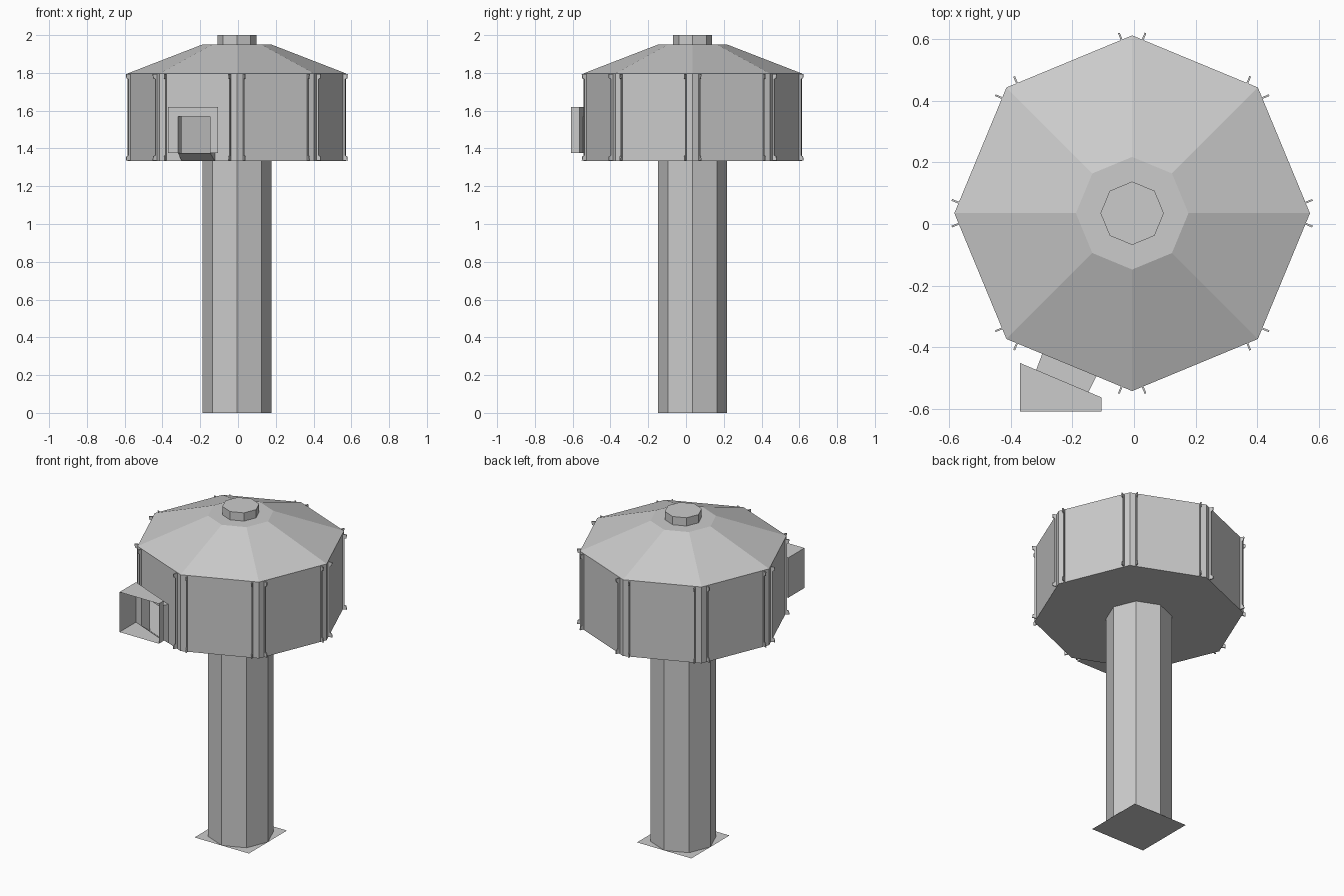
import bpy, bmesh, math
from mathutils import Vector

if "Cube" in bpy.data.objects:
    bpy.data.objects.remove(bpy.data.objects["Cube"])

CX, CY = -0.006, 0.035          # tower axis
R, Z0, Z1 = 0.578, 1.333, 1.797  # cabin radius, floor, eaves


def ring(r, z):
    return [Vector((CX + r * math.cos(i * math.pi / 4),
                    CY + r * math.sin(i * math.pi / 4), z)) for i in range(8)]


def make(name, polys, outward=True):
    bm = bmesh.new()
    for p in polys:
        bm.faces.new([bm.verts.new(v) for v in p])
    bmesh.ops.remove_doubles(bm, verts=bm.verts, dist=1e-5)
    if outward:
        bmesh.ops.recalc_face_normals(bm, faces=bm.faces)
    me = bpy.data.meshes.new(name)
    bm.to_mesh(me)
    bm.free()
    ob = bpy.data.objects.new(name, me)
    bpy.context.collection.objects.link(ob)
    return ob


def sides(a, b, skip=()):
    n = len(a)
    return [[a[i], a[(i + 1) % n], b[(i + 1) % n], b[i]] for i in range(n) if i not in skip]


# Column with flat square base plate
low, high = ring(0.183, 0), ring(0.183, Z0)
make("column", sides(low, high))
h = 0.183
make("base_plate", [[(CX - h, CY - h, 0), (CX - h, CY + h, 0),
                     (CX + h, CY + h, 0), (CX + h, CY - h, 0)]], False)

# Hollow cabin; the front-left wall (5) has a doorway
floor, eaves, crown = ring(R, Z0), ring(R, Z1), ring(0.183, 1.95)
A, B = floor[5], floor[6]


def wall(s, z):
    p = A.lerp(B, s)
    return Vector((p.x, p.y, z))


S0, S1, DOOR = 0.285, 0.715, 1.568
ss, zs = [0, S0, S1, 1], [Z0, DOOR, Z1]
door_wall = [[wall(ss[i], zs[j]), wall(ss[i + 1], zs[j]),
              wall(ss[i + 1], zs[j + 1]), wall(ss[i], zs[j + 1])]
             for i in range(3) for j in range(2) if (i, j) != (1, 0)]
make("cabin", [floor[::-1]] + sides(floor, eaves, (5,)) + door_wall)

# Roof and its cap
make("roof", sides(eaves, crown) + [crown])
c0, c1 = ring(0.103, 1.95), ring(0.103, 2.0)
make("roof_cap", sides(c0, c1) + [c1])

# Thin fins either side of each corner, wider at both ends
fins = []
T = 0.003
for i in range(8):
    a, b = floor[i], floor[(i + 1) % 8]
    along = (b - a).normalized()
    out = Vector((along.y, -along.x, 0))
    for base in (a + along * 0.037, b - along * 0.037):
        prof = [(0, Z0 + .004), (.024, Z0 + .004), (.022, Z0 + .025), (.011, Z0 + .03),
                (.011, Z1 - .03), (.022, Z1 - .025), (.024, Z1 - .004), (0, Z1 - .004)]
        f, g = [[Vector((base.x, base.y, 0)) + along * t + out * d + Vector((0, 0, z))
                 for d, z in prof] for t in (-T, T)]
        fins += sides(f, g) + [f, g]
make("corner_fins", fins)

# Passage from the doorway, its floor sloping up to the hatch box
P, Q = (-0.318, -0.474), (-0.148, -0.546)
BOT, TOP = 1.377, 1.62
inner = [wall(S0, Z0), wall(S1, Z0), wall(S1, DOOR), wall(S0, DOOR)]
outer = [Vector((*P, BOT)), Vector((*Q, BOT)), Vector((*Q, DOOR)), Vector((*P, DOOR))]
make("passage", sides(inner, outer))

# Hatch box: open front, slanted back plate cut out for the passage
L, Rt, F = -0.37, -0.105, -0.61
YL, YR = -0.452, -0.564
back = [Vector((L, YL, BOT)), Vector((Rt, YR, BOT)), Vector((Rt, YR, TOP)), Vector((L, YL, TOP))]
front = [Vector((v.x, F, v.z)) for v in back]
plate = [back[0], outer[0], outer[3], outer[2], outer[1], back[1], back[2], back[3]]
make("hatch_box", sides(back, front) + [plate])
